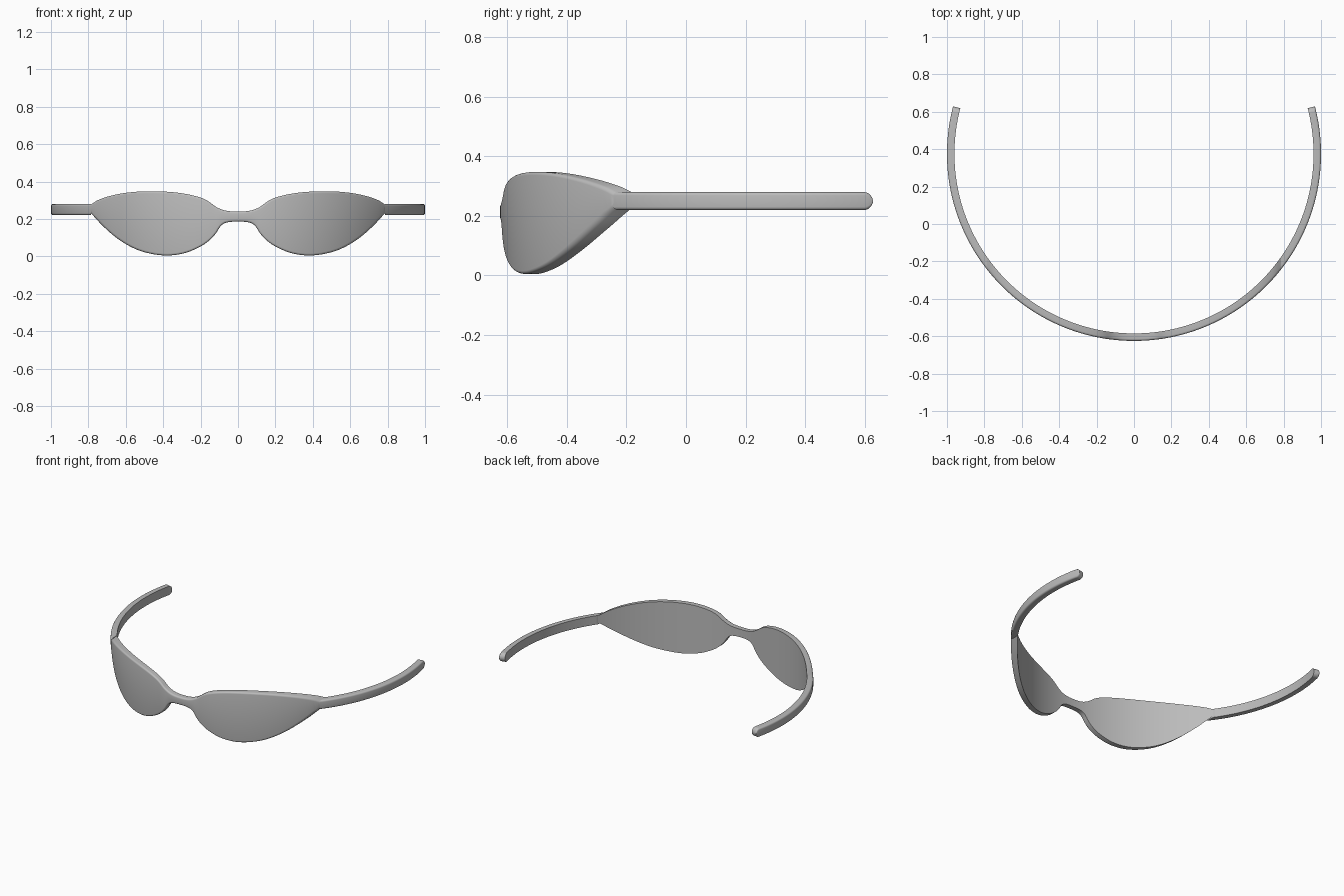
import bpy, bmesh, math

if "Cube" in bpy.data.objects:
    bpy.data.objects.remove(bpy.data.objects["Cube"])

CY, R, TH, BEV = 0.375, 1.0, 0.04, 0.011   # wrap centre, outer radius, thickness, edge rounding
X_END = 0.787
ARC = [math.radians(a) for a in (0, 22.5, 45, 67.5, 90)]

grey = bpy.data.materials.new("grey_plastic")
grey.diffuse_color = (0.5, 0.5, 0.5, 1)
grey.use_nodes = True
grey.node_tree.nodes["Principled BSDF"].inputs["Base Color"].default_value = grey.diffuse_color

# half outlines of the front, as x, z
TOP = [(0, .24), (.04, .241), (.08, .248), (.12, .266), (.16, .295), (.20, .314), (.27, .332),
       (.36, .344), (.47, .348), (.58, .342), (.68, .324), (.75, .300), (.787, .277)]
BOTTOM = [(0, .186), (.05, .183), (.08, .173), (.10, .152), (.115, .127), (.15, .088), (.20, .053),
          (.28, .019), (.37, .005), (.46, .013), (.55, .040), (.64, .092), (.72, .160), (.787, .232)]


def curve(pts, x):
    """Smooth mirrored interpolation of an outline."""
    x = min(abs(x), X_END)
    n = len(pts)

    def slope(i):
        if i == 0:
            return 0
        a, b = pts[i - 1], pts[min(i + 1, n - 1)]
        return (b[1] - a[1]) / (b[0] - a[0])
    i = 0
    while i < n - 2 and x > pts[i + 1][0]:
        i += 1
    (x0, z0), (x1, z1) = pts[i], pts[i + 1]
    h = x1 - x0
    t = (x - x0) / h
    return ((2*t**3 - 3*t*t + 1) * z0 + (t**3 - 2*t*t + t) * h * slope(i)
            + (3*t*t - 2*t**3) * z1 + (t**3 - t*t) * h * slope(i + 1))


def loft(name, sections):
    """Skin closed cross-sections into a capped solid."""
    bm = bmesh.new()
    rings = [[bm.verts.new(p) for p in s] for s in sections]
    for a, b in zip(rings, rings[1:]):
        for k in range(len(a)):
            j = (k + 1) % len(a)
            bm.faces.new((a[k], a[j], b[j], b[k]))
    bm.faces.new(rings[0])
    bm.faces.new(rings[-1])
    bmesh.ops.recalc_face_normals(bm, faces=bm.faces)
    me = bpy.data.meshes.new(name)
    bm.to_mesh(me)
    bm.free()
    me.materials.append(grey)
    ob = bpy.data.objects.new(name, me)
    bpy.context.collection.objects.link(ob)
    bpy.ops.object.select_all(action='DESELECT')
    ob.select_set(True)
    bpy.context.view_layer.objects.active = ob
    bpy.ops.object.shade_smooth_by_angle(angle=math.radians(35))
    return ob


def wrap(x, z, r):
    """Place a front-view point on the cylinder of radius r."""
    return (x, CY - math.sqrt(r * r - x * x), z)


# lenses and bridge: one wrapped shield with a rounded front edge
def lens_section(x):
    out = []
    for pts, sign in ((TOP, -1), (BOTTOM, 1)):
        e = 0.002
        m = (curve(pts, x + e) - curve(pts, x - e)) / (2 * e)
        if abs(x) > X_END - 0.02:
            m = 0
        ln = math.hypot(1, m)
        nx, nz = -m / ln * sign, sign / ln      # direction into the lens
        z = curve(pts, x)
        side = [wrap(x, z, R - TH)]
        for a in ARC:
            d = BEV * (1 - math.cos(a))
            side.append(wrap(x + nx * d, z + nz * d, R - BEV * (1 - math.sin(a))))
        out += side if sign < 0 else side[::-1]
    return out


N = 180
loft("lenses_and_bridge", [lens_section(-X_END + 2 * X_END * i / N) for i in range(N + 1)])

# temple arms: curved bars with a round tip
A_TIP, HALF, ZC = 0.257, 0.03, 0.25


def arm_section(side, t, half):
    b = min(BEV, half * 0.9)
    prof = [(R - TH, half)] + [(R - b * (1 - math.sin(a)), half - b * (1 - math.cos(a))) for a in ARC]
    prof += [(r, -z) for r, z in reversed(prof)]
    out = []
    for r, z in prof:
        a0 = -math.acos(0.785 / r)              # joint lies flat against the lens end
        a = a0 + (A_TIP - a0) * t
        out.append((side * r * math.cos(a), CY + r * math.sin(a), ZC + z))
    return out


length = A_TIP + math.acos(0.785)
t_round = 1 - HALF / length
steps = [(t_round * i / 48, HALF) for i in range(49)]
for i in range(1, 11):
    a = math.radians(88) * i / 10
    steps.append((t_round + (1 - t_round) * math.sin(a), HALF * math.cos(a)))
for side, label in ((-1, "left"), (1, "right")):
    loft(label + "_temple_arm", [arm_section(side, t, h) for t, h in steps])
